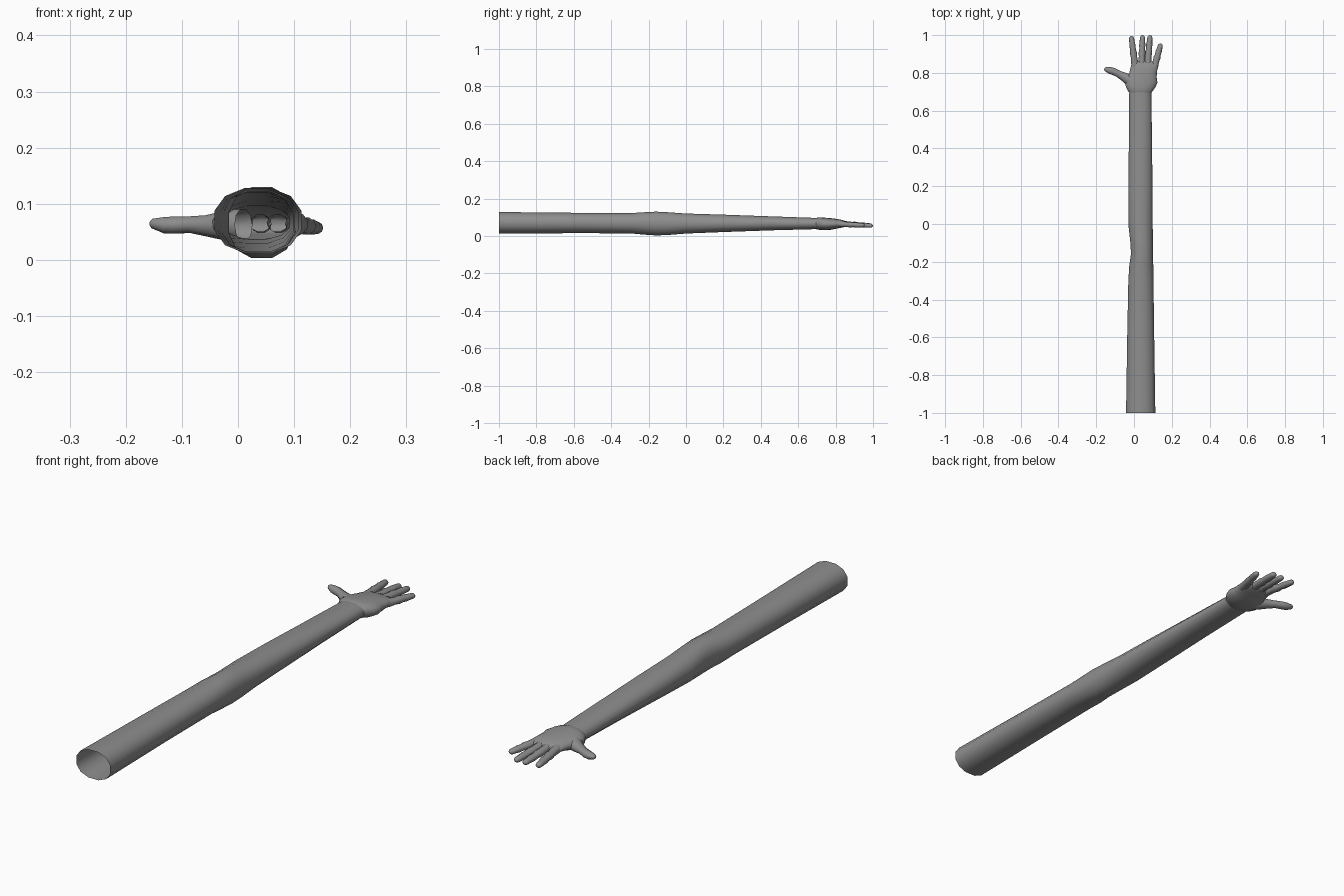
import bpy, bmesh, math
from mathutils import Vector

if "Cube" in bpy.data.objects:
    bpy.data.objects.remove(bpy.data.objects["Cube"])

skin = bpy.data.materials.new("neutral grey")
skin.diffuse_color = (0.27, 0.27, 0.27, 1)
skin.use_nodes = True
skin.node_tree.nodes["Principled BSDF"].inputs["Base Color"].default_value = skin.diffuse_color


def finish(bm, name, angle):
    bmesh.ops.recalc_face_normals(bm, faces=bm.faces)
    mesh = bpy.data.meshes.new(name)
    bm.to_mesh(mesh)
    bm.free()
    mesh.materials.append(skin)
    ob = bpy.data.objects.new(name, mesh)
    bpy.context.collection.objects.link(ob)
    bpy.ops.object.select_all(action='DESELECT')
    ob.select_set(True)
    bpy.context.view_layer.objects.active = ob
    bpy.ops.object.shade_smooth_by_angle(angle=math.radians(angle))
    return ob


def skin_rings(bm, rings, cap_end):
    """Bridge successive rings of points, optionally closing the last one."""
    loops = [[bm.verts.new(p) for p in r] for r in rings]
    n = len(loops[0])
    for a, b in zip(loops, loops[1:]):
        for i in range(n):
            j = (i + 1) % n
            bm.faces.new((a[i], a[j], b[j], b[i]))
    if cap_end:
        bm.faces.new(loops[-1])


def loft(name, sections, sides, power, cap_end, angle):
    """Rounded sections (y, x0, x1, z0, z1) along y; power < 1 squares them off."""
    bm = bmesh.new()
    rings = []
    for y, x0, x1, z0, z1 in sections:
        ring = []
        for i in range(sides):
            t = math.tau * (i + 0.5) / sides
            c, s = math.cos(t), math.sin(t)
            k = math.cos(math.pi / sides)
            px = math.copysign(min(1, abs(c) / k) ** power, c)
            pz = math.copysign(min(1, abs(s) / k) ** power, s)
            ring.append(((x0 + x1) / 2 + px * (x1 - x0) / 2, y,
                         (z0 + z1) / 2 + pz * (z1 - z0) / 2))
        rings.append(ring)
    skin_rings(bm, rings, cap_end)
    return finish(bm, name, angle)


def digit(name, path, flat=0.85, sides=10):
    """Tapered finger through (x, y, z, radius) points with a rounded tip."""
    bm = bmesh.new()
    pts = [Vector(p[:3]) for p in path]
    radii = [p[3] for p in path]
    # rounded tip
    d = (pts[-1] - pts[-2]).normalized()
    tip, r = pts[-1], radii[-1]
    for a in (35, 62, 82):
        pts.append(tip + d * r * math.sin(math.radians(a)))
        radii.append(r * math.cos(math.radians(a)))
    rings = []
    for i, p in enumerate(pts):
        d = (pts[min(i + 1, len(pts) - 1)] - pts[max(i - 1, 0)]).normalized()
        side = d.cross(Vector((0, 0, 1))).normalized()
        up = side.cross(d)
        rings.append([p + radii[i] * (side * math.cos(math.tau * k / sides)
                      + up * flat * math.sin(math.tau * k / sides))
                      for k in range(sides)])
    skin_rings(bm, rings, True)
    return finish(bm, name, 60)


# Open-ended arm: shoulder end, elbow bulge, wrist
loft("arm", [
    (-1.00, -0.042, 0.113, 0.012, 0.128),
    (-0.60, -0.036, 0.107, 0.015, 0.124),
    (-0.30, -0.030, 0.103, 0.014, 0.122),
    (-0.22, -0.025, 0.102, 0.007, 0.127),
    (-0.16, -0.016, 0.101, 0.003, 0.130),
    (-0.10, -0.019, 0.100, 0.005, 0.127),
    (0.00, -0.030, 0.099, 0.013, 0.120),
    (0.20, -0.030, 0.098, 0.021, 0.114),
    (0.45, -0.027, 0.095, 0.030, 0.105),
    (0.71, -0.025, 0.092, 0.037, 0.096),
], 12, 0.9, False, 60)

# Palm: flared wrist rim, heel, knuckles
loft("palm", [
    (0.695, -0.025, 0.093, 0.037, 0.096),
    (0.705, -0.032, 0.100, 0.034, 0.099),
    (0.725, -0.043, 0.114, 0.031, 0.099),
    (0.750, -0.046, 0.124, 0.031, 0.097),
    (0.775, -0.038, 0.120, 0.033, 0.095),
    (0.800, -0.025, 0.121, 0.038, 0.092),
    (0.825, -0.019, 0.124, 0.043, 0.088),
    (0.845, -0.014, 0.120, 0.047, 0.082),
    (0.858, -0.004, 0.106, 0.052, 0.076),
    (0.862, 0.010, 0.090, 0.058, 0.070),
], 20, 0.9, True, 60)

# Fingers, with knuckle swellings between root and tip
fingers = {
    "index_finger": ((0.008, 0.82), (-0.013, 0.982), 0.066, 0.057),
    "middle_finger": ((0.040, 0.82), (0.045, 0.986), 0.066, 0.055),
    "ring_finger": ((0.070, 0.82), (0.084, 0.986), 0.066, 0.055),
    "little_finger": ((0.102, 0.81), (0.139, 0.942), 0.064, 0.057),
}
profile = ((0, .019), (.2, .019), (.4, .0165), (.52, .0185), (.64, .015),
           (.77, .0165), (.88, .0145), (1, .0135))
for name, (root, tip, z0, z1) in fingers.items():
    digit(name, [(root[0] + (tip[0] - root[0]) * t,
                  root[1] + (tip[1] - root[1]) * t,
                  z0 + (z1 - z0) * t, r) for t, r in profile])

# Thumb, spreading out sideways
digit("thumb", [
    (0.010, 0.745, 0.062, 0.036),
    (-0.025, 0.762, 0.061, 0.031),
    (-0.055, 0.780, 0.061, 0.023),
    (-0.085, 0.796, 0.063, 0.018),
    (-0.110, 0.808, 0.062, 0.019),
    (-0.130, 0.814, 0.062, 0.018),
    (-0.145, 0.818, 0.064, 0.013),
])
